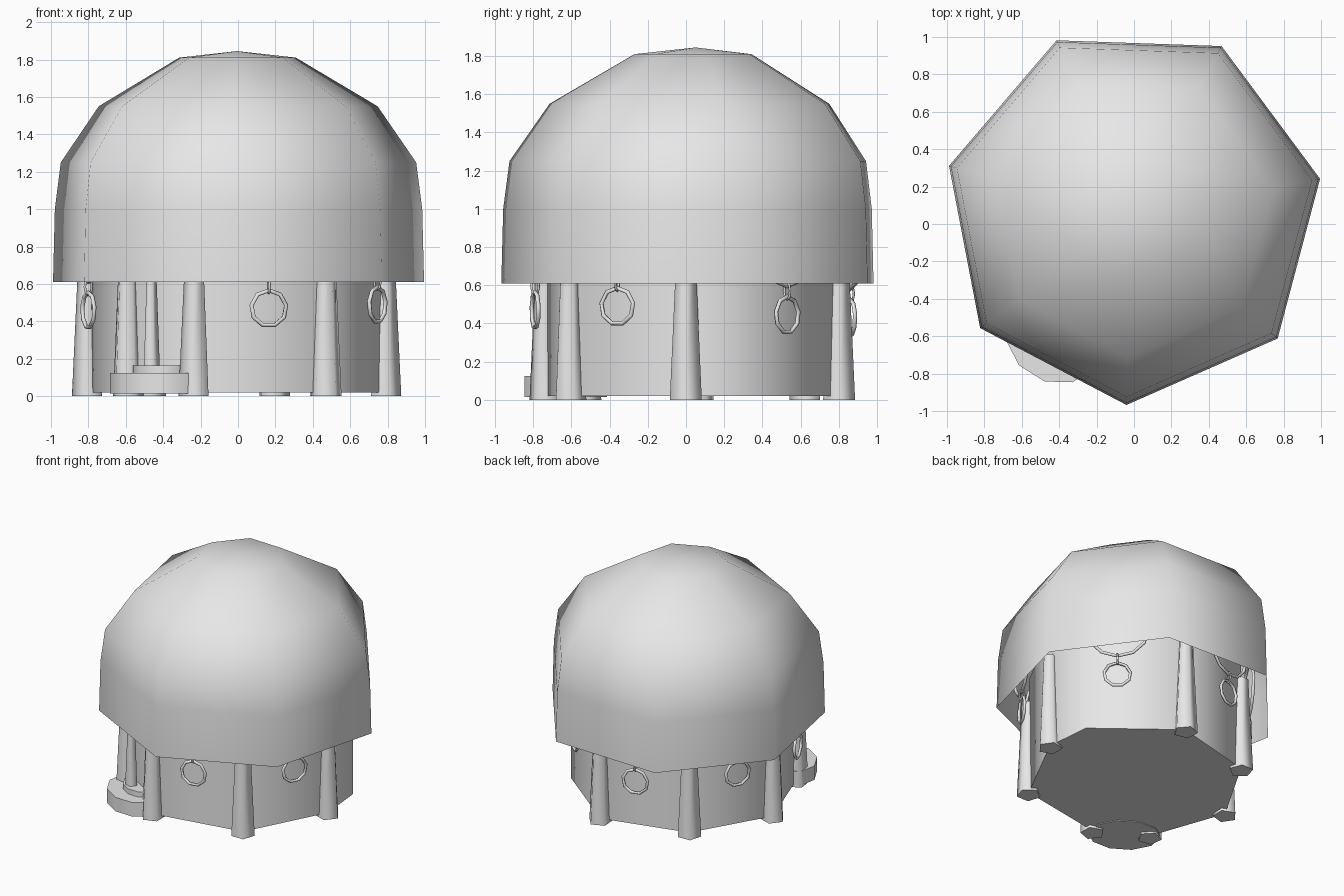
import bpy, math
from mathutils import Matrix, Vector

cube = bpy.data.objects.get("Cube")
if cube:
    bpy.data.objects.remove(cube, do_unlink=True)

grey = bpy.data.materials.new("plain_grey")
grey.use_nodes = True
grey.diffuse_color = (0.8, 0.8, 0.8, 1)
grey.node_tree.nodes["Principled BSDF"].inputs["Base Color"].default_value = (0.8, 0.8, 0.8, 1)


def make(name, verts, faces, angle=60):
    """Mesh object with smooth shading below the given edge angle."""
    mesh = bpy.data.meshes.new(name)
    mesh.from_pydata(verts, [], faces)
    mesh.materials.append(grey)
    ob = bpy.data.objects.new(name, mesh)
    bpy.context.collection.objects.link(ob)
    bpy.ops.object.select_all(action='DESELECT')
    ob.select_set(True)
    bpy.context.view_layer.objects.active = ob
    bpy.ops.object.shade_smooth_by_angle(angle=math.radians(angle))
    return ob


def loft(name, rings, bottom=True, top=True, angle=60):
    """Skin a stack of equal-length rings, optionally capped."""
    n = len(rings[0])
    verts = [p for ring in rings for p in ring]
    faces = [(k * n + i, k * n + (i + 1) % n, (k + 1) * n + (i + 1) % n, (k + 1) * n + i)
             for k in range(len(rings) - 1) for i in range(n)]
    if bottom:
        faces.append(tuple(reversed(range(n))))
    if top:
        faces.append(tuple(range(len(verts) - n, len(verts))))
    return make(name, verts, faces, angle)


def polygon(x, y, z, rx, ry, sides, turn=0.0, phase=0.0):
    """Regular or stretched polygon ring, turned about z."""
    out = []
    for i in range(sides):
        a = phase + math.tau * i / sides
        u, v = rx * math.cos(a), ry * math.sin(a)
        out.append((x + u * math.cos(turn) - v * math.sin(turn),
                    y + u * math.sin(turn) + v * math.cos(turn), z))
    return out


def hoop(name, centre, facing, width, height, tube, segments=9):
    """Upright ring whose flat side faces the given direction."""
    a = math.atan2(facing[1], facing[0])
    side, out, up = Vector((-math.sin(a), math.cos(a), 0)), Vector((math.cos(a), math.sin(a), 0)), Vector((0, 0, 1))
    verts, faces, m = [], [], 5
    for i in range(segments):
        t = math.tau * i / segments + math.pi / 2
        radial = side * math.cos(t) + up * math.sin(t)
        core = Vector(centre) + side * width * math.cos(t) + up * height * math.sin(t)
        for j in range(m):
            b = math.tau * j / m
            verts.append(core + (radial * math.cos(b) + out * math.sin(b)) * tube)
            faces.append((i * m + j, (i + 1) % segments * m + j,
                          (i + 1) % segments * m + (j + 1) % m, i * m + (j + 1) % m))
    return make(name, verts, faces, 80)


# Open domed roof with seven sides
profile = [(1.018, 0.61), (1.008, 1.0), (0.975, 1.25), (0.765, 1.55), (0.32, 1.81)]
rings = [polygon(-0.005, 0.05, z, r, r, 7, phase=math.radians(-92)) for r, z in profile]
verts = [p for ring in rings for p in ring] + [(-0.005, 0.05, 1.845)]
faces = [(k * 7 + i, k * 7 + (i + 1) % 7, k * 7 + 7 + (i + 1) % 7, k * 7 + 7 + i)
         for k in range(4) for i in range(7)]
faces += [(28 + i, 28 + (i + 1) % 7, 35) for i in range(7)]
make("domed_roof", verts, faces, 180)

# Wall, with corners at the pillars and one bare corner
pillars = [(-0.23, -0.735), (0.47, -0.61), (0.785, 0.0), (0.19, 0.80),
           (-0.47, 0.63), (-0.80, 0.06), (-0.59, -0.53)]
corners = pillars[:3] + [(0.75, 0.36)] + pillars[3:]
loft("wall", [[(x, y, z) for x, y in corners] for z in (0.02, 0.95)], angle=65)

# Tapered pillars
for x, y in pillars:
    face = math.atan2(y - 0.03, x)
    loft("pillar", [polygon(x, y, z, r, r, 5, phase=face) for z, r in ((0, 0.088), (0.75, 0.053))], angle=80)

# Doorway: slim post, landing and upper step
door_turn = math.radians(-32)
loft("door_post", [polygon(-0.465, -0.66, z, r, r, 5) for z, r in ((0.12, 0.048), (0.75, 0.025))], angle=80)
for name, x, y, low, high, rx, ry in (("landing", -0.44, -0.63, 0.015, 0.125, 0.26, 0.21),
                                      ("upper_step", -0.42, -0.62, 0.12, 0.165, 0.15, 0.12)):
    loft(name, [polygon(x, y, z, rx, ry, 10, door_turn) for z in (low, high)], angle=40)

# Hanging rings, each on a small link below a large hoop
hangings = [(0.165, -0.79, 0.47, (0.18, -0.98)), (0.745, -0.36, 0.49, (0.89, -0.46)),
            (0.60, 0.53, 0.445, (0.63, 0.78)), (-0.16, 0.86, 0.43, (-0.26, 0.96)),
            (-0.73, 0.40, 0.47, (-0.87, 0.5)), (-0.80, -0.25, 0.46, (-0.94, -0.33))]
for x, y, z, facing in hangings:
    hoop("hanging_ring", (x, y, z), facing, 0.095, 0.095, 0.012)
    hoop("link", (x, y, z + 0.125), (-facing[1], facing[0]), 0.02, 0.045, 0.007, 8)
    hoop("large_hoop", (x, y, z + 0.37), facing, 0.22, 0.22, 0.012, 12)
